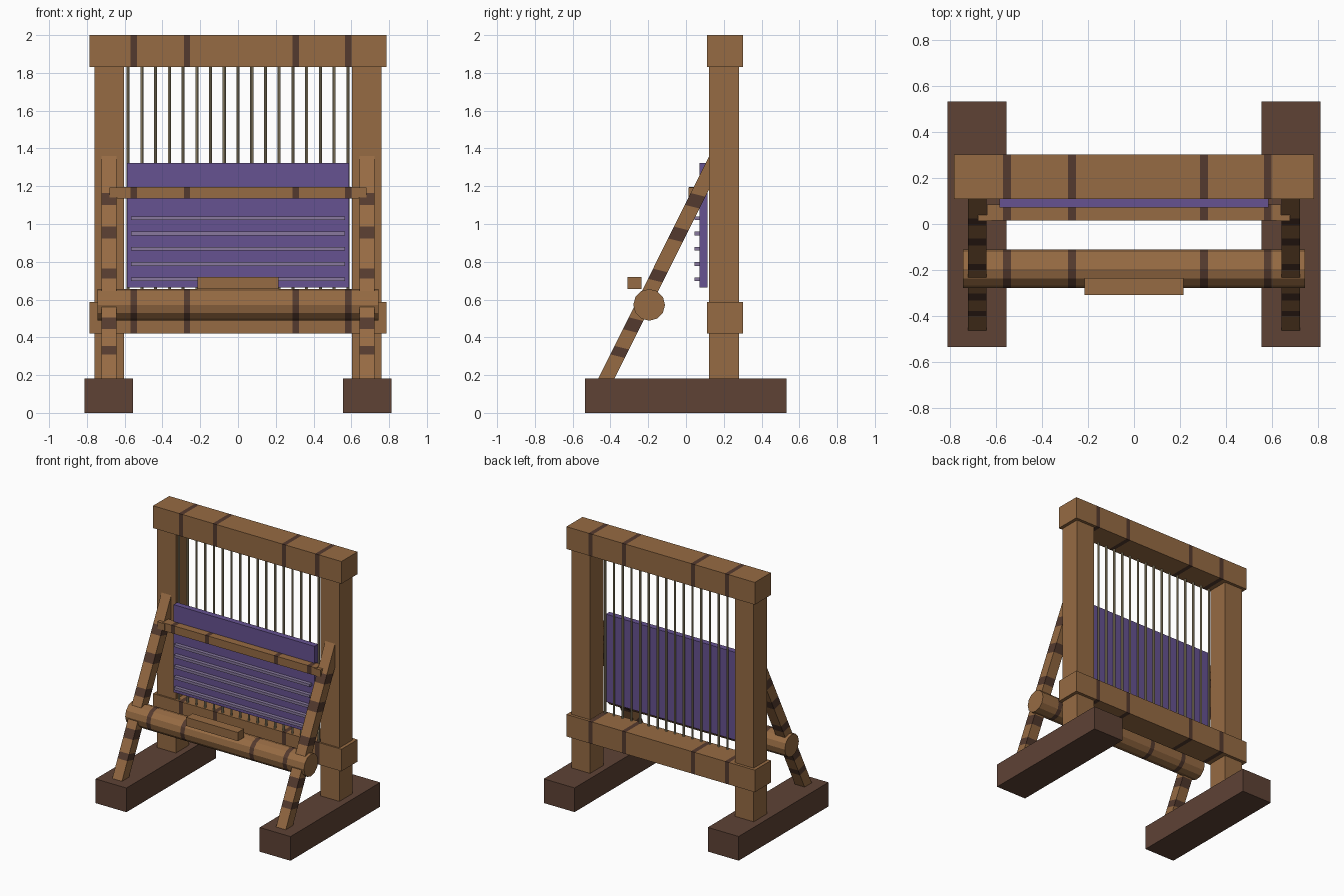
import bpy, bmesh, math
from mathutils import Matrix, Vector

if "Cube" in bpy.data.objects:
    bpy.data.objects.remove(bpy.data.objects["Cube"])


def material(name, srgb):
    m = bpy.data.materials.new(name)
    lin = [((c / 255 + 0.055) / 1.055) ** 2.4 for c in srgb]
    m.diffuse_color = (*lin, 1)
    m.use_nodes = True
    m.node_tree.nodes["Principled BSDF"].inputs["Base Color"].default_value = m.diffuse_color
    return m


WOOD = material("wood", (150, 107, 67))
DARK = material("dark_wood", (94, 66, 53))
BAND = material("dark_grain", (84, 58, 46))
CLOTH = material("purple_cloth", (102, 82, 145))
STRIPE = material("pale_lilac", (136, 121, 158))
THREAD = material("thread", (168, 154, 122))


def finish(name, bm, mat):
    bmesh.ops.recalc_face_normals(bm, faces=bm.faces)
    me = bpy.data.meshes.new(name)
    bm.to_mesh(me)
    bm.free()
    me.materials.append(mat)
    ob = bpy.data.objects.new(name, me)
    bpy.context.collection.objects.link(ob)
    return ob


def box(name, x, y, z, mat):
    """Box from (min, max) ranges."""
    bm = bmesh.new()
    bmesh.ops.create_cube(bm, size=1)
    for v in bm.verts:
        v.co = [r[0] if c < 0 else r[1] for c, r in zip(v.co, (x, y, z))]
    return finish(name, bm, mat)


def cylinder(name, centre, radius, length, sides, axis, mat):
    bm = bmesh.new()
    rot = Matrix.Rotation(math.pi / 2, 4, 'Y') if axis == 'X' else Matrix()
    bmesh.ops.create_cone(bm, cap_ends=True, segments=sides, radius1=radius,
                          radius2=radius, depth=length,
                          matrix=Matrix.Translation(centre) @ rot)
    return finish(name, bm, mat)


def add_bands(ob, ranges, normal):
    """Cut slices across the part along a direction and darken them."""
    n = Vector(normal)
    bm = bmesh.new()
    bm.from_mesh(ob.data)
    for r in ranges:
        for d in r:
            bmesh.ops.bisect_plane(bm, geom=bm.verts[:] + bm.edges[:] + bm.faces[:],
                                   plane_co=n * (d / n.length_squared), plane_no=n)
    for f in bm.faces:
        d = f.calc_center_median().dot(n)
        f.material_index = int(any(a < d < b for a, b in ranges))
    bm.to_mesh(ob.data)
    bm.free()
    ob.data.materials.append(BAND)


GRAIN = [(c - 0.017, c + 0.017) for c in (-0.553, -0.27, 0.305, 0.583)]
X = (1, 0, 0)

# Frame: feet, posts and slanted braces on both sides
for side, s in (("left", -1), ("right", 1)):
    def span(a, b):
        return tuple(sorted((s * a, s * b)))

    box(f"{side}_foot", span(0.555, 0.812), (-0.535, 0.533), (0, 0.182), DARK)
    box(f"{side}_post", span(0.603, 0.76), (0.122, 0.28), (0.182, 1.84), WOOD)

    bm = bmesh.new()
    profile = [(-0.465, 0.18), (-0.38, 0.18), (0.125, 1.19), (0.125, 1.365)]
    face = bm.faces.new([bm.verts.new((s * 0.642, y, z)) for y, z in profile])
    ext = bmesh.ops.extrude_face_region(bm, geom=[face])
    bmesh.ops.translate(bm, vec=(s * 0.081, 0, 0),
                        verts=[v for v in ext["geom"] if isinstance(v, bmesh.types.BMVert)])
    brace = finish(f"{side}_brace", bm, WOOD)
    add_bands(brace, [(0.21, 0.26), (0.36, 0.43), (0.66, 0.72),
                      (0.90, 0.97), (1.10, 1.17)], (0, 0.25, 1))

    # Small pin holding the batten to the brace
    box(f"{side}_batten_pin", span(0.62, 0.68), (0.012, 0.04), (1.14, 1.192), WOOD)

# Cross beams
for name, z in (("top_beam", (1.832, 2.0)), ("bottom_beam", (0.42, 0.586))):
    add_bands(box(name, (-0.785, 0.785), (0.11, 0.302), z, WOOD), GRAIN, X)

# Batten across the cloth
add_bands(box("batten", (-0.64, 0.64), (0.015, 0.085), (1.136, 1.196), WOOD), GRAIN, X)

# Cloth roller and the block in front of it
roller = cylinder("cloth_roller", (0, -0.195, 0.572), 0.084, 1.49, 12, 'X', WOOD)
add_bands(roller, GRAIN, X)
box("roller_block", (-0.215, 0.215), (-0.31, -0.235), (0.655, 0.72), WOOD)

# Woven cloth with raised stripes
box("cloth", (-0.587, 0.587), (0.072, 0.115), (0.663, 1.323), CLOTH)
for i in range(5):
    z = 0.707 + 0.081 * i
    box(f"cloth_stripe_{i + 1}", (-0.566, 0.566), (0.045, 0.073), (z - 0.01, z + 0.01), STRIPE)

# Vertical warp threads
for i in range(17):
    cylinder(f"warp_thread_{i + 1}", (-0.582 + 0.07275 * i, 0.13, 1.21), 0.008, 1.26, 8, 'Z', THREAD)
